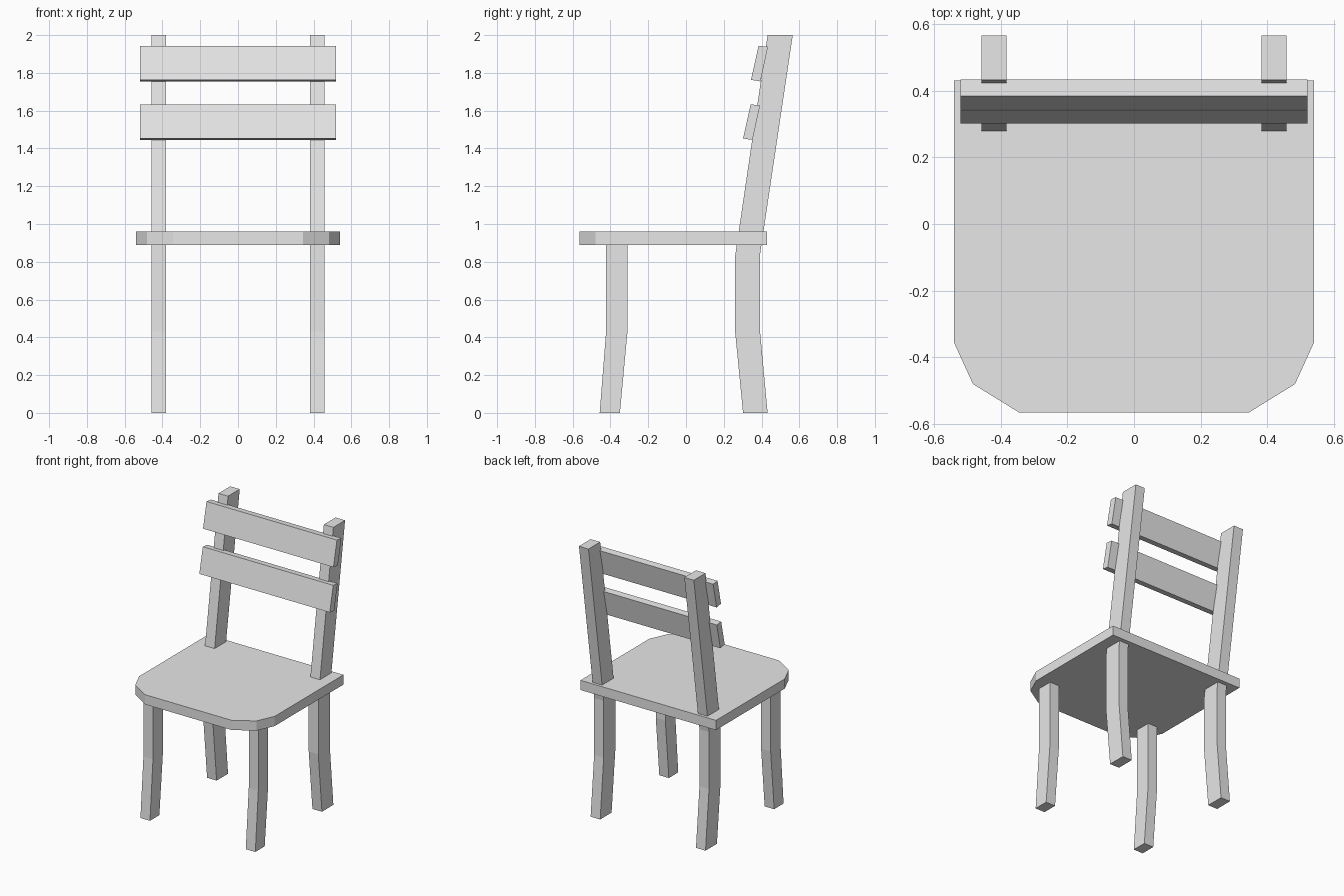
import bpy
import bmesh
from mathutils import Vector

cube = bpy.data.objects.get("Cube")
if cube:
    bpy.data.objects.remove(cube, do_unlink=True)

# Single plain finish
paint = bpy.data.materials.new("light_grey")
paint.use_nodes = True
colour = (0.8, 0.8, 0.8, 1)
paint.diffuse_color = colour
paint.node_tree.nodes["Principled BSDF"].inputs["Base Color"].default_value = colour


def extrude_profile(name, points, offset):
    """Make a flat-sided solid by extruding a closed outline along offset."""
    bm = bmesh.new()
    base = bm.faces.new([bm.verts.new(p) for p in points])
    result = bmesh.ops.extrude_face_region(bm, geom=[base], use_keep_orig=True)
    moved = [v for v in result["geom"] if isinstance(v, bmesh.types.BMVert)]
    bmesh.ops.translate(bm, vec=Vector(offset), verts=moved)
    bmesh.ops.recalc_face_normals(bm, faces=bm.faces)
    mesh = bpy.data.meshes.new(name)
    bm.to_mesh(mesh)
    bm.free()
    mesh.materials.append(paint)
    obj = bpy.data.objects.new(name, mesh)
    bpy.context.collection.objects.link(obj)
    return obj


def side_profile(name, yz, x0, x1):
    return extrude_profile(name, [(x0, y, z) for y, z in yz], (x1 - x0, 0, 0))


SEAT_BOTTOM, SEAT_TOP = 0.89, 0.96
LEG_IN, LEG_OUT = 0.382, 0.458

# Seat board with clipped front corners
half = [(0.54, 0.43), (0.54, -0.355), (0.483, -0.48), (0.345, -0.565)]
outline = half + [(-x, y) for x, y in reversed(half)]
extrude_profile("seat", [(x, y, SEAT_BOTTOM) for x, y in outline],
                (0, 0, SEAT_TOP - SEAT_BOTTOM))

# Bent front legs, and back legs that run on up as the backrest posts
front_leg = [(-0.457, 0), (-0.35, 0), (-0.31, 0.43), (-0.31, SEAT_BOTTOM),
             (-0.423, SEAT_BOTTOM), (-0.423, 0.43)]
back_leg = [(0.302, 0), (0.432, 0), (0.392, 0.43), (0.392, 0.84), (0.565, 2),
            (0.432, 2), (0.26, 0.83), (0.26, 0.43)]
for side, sign in (("left", 1), ("right", -1)):
    side_profile("front_leg_" + side, front_leg, sign * LEG_IN, sign * LEG_OUT)
    side_profile("back_leg_" + side, back_leg, sign * LEG_IN, sign * LEG_OUT)

# Leaning backrest slats on the front of the posts
slat = [(0, 0), (0.05, -0.008), (0.09, 0.175), (0.04, 0.18)]
for name, y, z in (("lower_slat", 0.302, 1.453), ("upper_slat", 0.344, 1.763)):
    side_profile(name, [(y + dy, z + dz) for dy, dz in slat], -0.52, 0.52)
